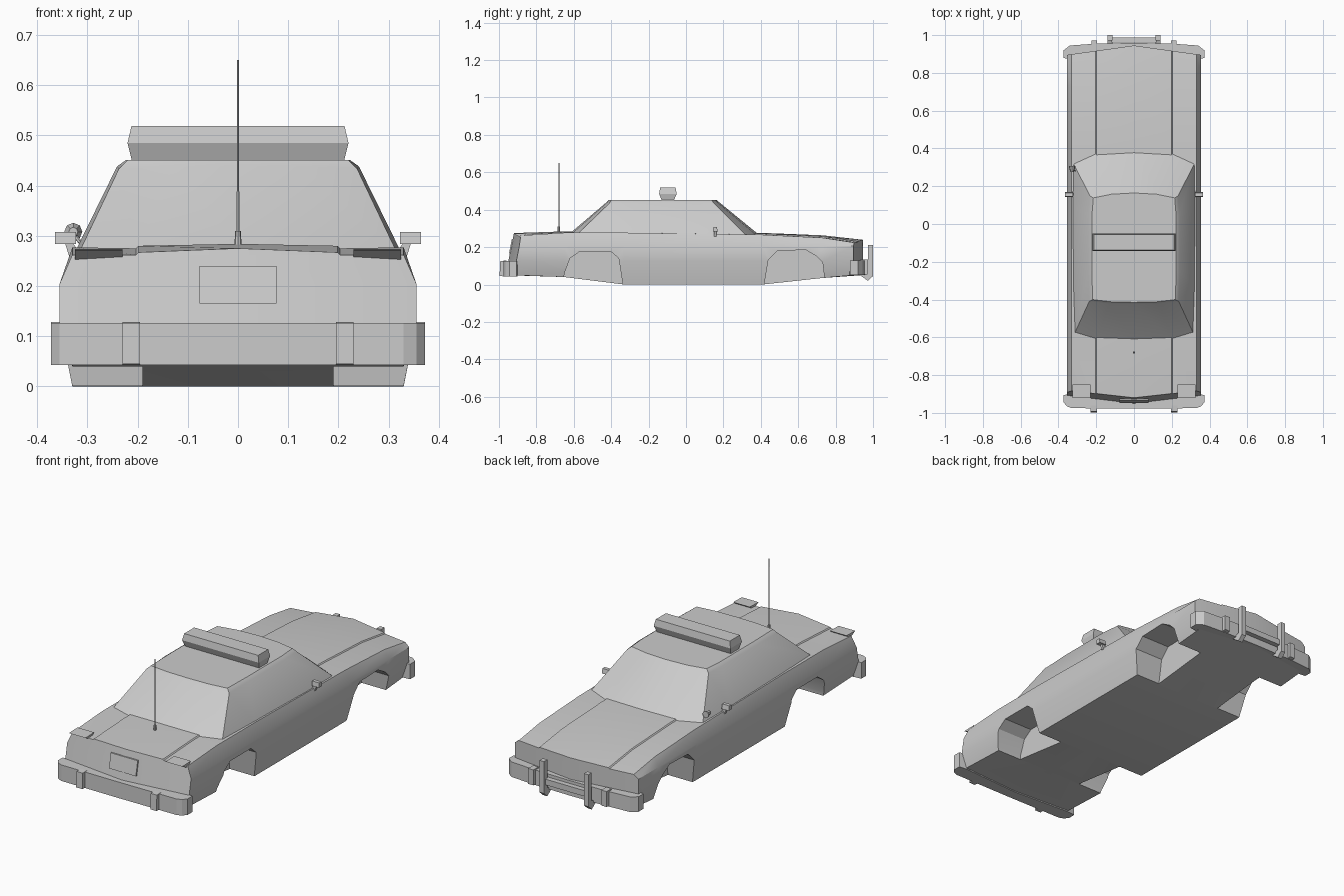
import bpy, bmesh, math
from mathutils import Vector

cube = bpy.data.objects.get("Cube")
if cube:
    bpy.data.objects.remove(cube, do_unlink=True)

grey = bpy.data.materials.new("plain_grey")
grey.use_nodes = True
grey.diffuse_color = (0.6, 0.6, 0.6, 1)
grey.node_tree.nodes["Principled BSDF"].inputs["Base Color"].default_value = (0.6, 0.6, 0.6, 1)


def finish(name, bm):
    bmesh.ops.remove_doubles(bm, verts=bm.verts, dist=0.0001)
    bmesh.ops.recalc_face_normals(bm, faces=bm.faces)
    mesh = bpy.data.meshes.new(name)
    bm.to_mesh(mesh)
    bm.free()
    mesh.materials.append(grey)
    obj = bpy.data.objects.new(name, mesh)
    bpy.context.collection.objects.link(obj)
    return obj


def activate(obj):
    bpy.ops.object.select_all(action='DESELECT')
    obj.select_set(True)
    bpy.context.view_layer.objects.active = obj


def smooth(obj, degrees=30):
    activate(obj)
    bpy.ops.object.shade_smooth_by_angle(angle=math.radians(degrees))


def prism(name, profile, axis, lo, hi):
    """Extrude a 2D profile along an axis; the other two axes keep their order."""
    bm = bmesh.new()
    rings = []
    for d in (lo, hi):
        ring = []
        for p in profile:
            co = list(p)
            co.insert(axis, d)
            ring.append(bm.verts.new(co))
        rings.append(ring)
        bm.faces.new(ring)
    n = len(profile)
    for i in range(n):
        j = (i + 1) % n
        bm.faces.new((rings[0][i], rings[0][j], rings[1][j], rings[1][i]))
    return finish(name, bm)


def box(name, x, y, z):
    return prism(name, [(y[0], z[0]), (y[1], z[0]), (y[1], z[1]), (y[0], z[1])], 0, *x)


def pair(name, profile, lo, hi):
    """Matching prisms on both sides of the car."""
    return [prism("left_" + name, profile, 0, lo, hi),
            prism("right_" + name, profile, 0, -hi, -lo)]


def mirrored(half):
    """Close an outline whose first and last points lie on x = 0."""
    return half + [(-p[0], *p[1:]) for p in reversed(half[1:-1])]


def skin(bm, rings):
    n = len(rings[0])
    for a, b in zip(rings, rings[1:]):
        for i in range(n):
            j = (i + 1) % n
            bm.faces.new((a[i], a[j], b[j], b[i]))


# Lower body: y, underside z, shoulder z, hood edge z, centre z, tilt, bow
stations = [
    (-0.955, 0.05, 0.262, 0.267, 0.275, 0.2, 0.12),
    (-0.65, 0.04, 0.277, 0.28, 0.284, 0, 0),
    (-0.33, 0.0, 0.277, 0.28, 0.282, 0, 0),
    (0.41, 0.0, 0.266, 0.272, 0.276, 0, 0),
    (0.73, 0.035, 0.25, 0.257, 0.263, 0, 0),
    (0.945, 0.05, 0.224, 0.231, 0.239, 0, -0.14),
]
bm = bmesh.new()
rings = []
for y, zb, zs, zh, zc, tilt, bow in stations:
    half = [(0, zb), (0.33, zb), (0.355, 0.125), (0.355, 0.205), (0.33, zs),
            (0.203, zh - 0.005), (0.198, zh), (0, zc)]
    rings.append([bm.verts.new((x, y + tilt * (z - 0.1) + bow * abs(x), z))
                  for x, z in mirrored(half)])
skin(bm, rings)
# End caps with a centre crease
for ring, st in ((rings[0], stations[0]), (rings[-1], stations[-1])):
    n = len(ring)
    mids = [ring[0]]
    for i in range(1, 7):
        z = min(ring[i].co.z, st[4] - 0.008 + i * 0.0005)
        mids.append(bm.verts.new((0, st[0] + st[5] * (z - 0.1), z)))
    mids.append(ring[7])
    for side in (lambda i: ring[i], lambda i: ring[(n - i) % n]):
        for i in range(7):
            corners = []
            for v in (mids[i], side(i), side(i + 1), mids[i + 1]):
                if v not in corners:
                    corners.append(v)
            bm.faces.new(corners)
body = finish("lower_body", bm)

# Wheel arches cut into the sides
rear_arch = [(-0.66, -0.05), (-0.65, 0.06), (-0.62, 0.14), (-0.57, 0.175),
             (-0.40, 0.175), (-0.36, 0.14), (-0.33, -0.05)]
front_arch = [(0.41, -0.05), (0.44, 0.13), (0.49, 0.18), (0.64, 0.185),
              (0.70, 0.15), (0.73, 0.12), (0.75, -0.05)]
cutters = pair("rear_arch", rear_arch, 0.19, 0.5) + pair("front_arch", front_arch, 0.19, 0.5)
for c in cutters:
    c.hide_render = True
    mod = body.modifiers.new("arch", 'BOOLEAN')
    mod.operation = 'DIFFERENCE'
    mod.solver = 'EXACT'
    mod.object = c
    activate(body)
    bpy.ops.object.modifier_apply(modifier=mod.name)
for c in cutters:
    bpy.data.objects.remove(c, do_unlink=True)
smooth(body)

# Cabin: base, eave and roof outlines
base = [(0, 0.39, 0.266), (0.2, 0.375, 0.265), (0.32, 0.32, 0.265), (0.326, 0.1, 0.265),
        (0.326, -0.33, 0.265), (0.315, -0.58, 0.27), (0.2, -0.61, 0.272), (0, -0.615, 0.278)]
eave = [(0, 0.175, 0.442), (0.13, 0.168, 0.44), (0.233, 0.148, 0.436), (0.241, 0.05, 0.438),
        (0.241, -0.25, 0.438), (0.237, -0.41, 0.434), (0.13, -0.422, 0.438), (0, -0.425, 0.44)]
roof = [(x * 0.925, -0.13 + (y + 0.13) * 0.965, 0.451) for x, y, z in eave]
bm = bmesh.new()
rings = [[bm.verts.new(p) for p in mirrored(h)] for h in (base, eave, roof)]
skin(bm, rings)
bm.faces.new(rings[0])
bm.faces.new(rings[-1])
smooth(finish("cabin", bm), 32)

# Light bar, widest at its waist
bm = bmesh.new()
rings = []
for hx, hy, z in ((0.211, 0.032, 0.448), (0.22, 0.047, 0.485), (0.212, 0.041, 0.519)):
    rings.append([bm.verts.new((sx * hx, -0.097 + sy * hy, z))
                  for sx, sy in ((-1, -1), (1, -1), (1, 1), (-1, 1))])
skin(bm, rings)
bm.faces.new(rings[0])
bm.faces.new(rings[-1])
finish("light_bar", bm)

# Bumpers and their guards
rear_plan = mirrored([(0, -0.977), (0.33, -0.975), (0.355, -0.965), (0.372, -0.945),
                      (0.372, -0.905), (0.33, -0.9), (0, -0.92)])
prism("rear_bumper", rear_plan, 2, 0.043, 0.126)
front_plan = mirrored([(0, 0.958), (0.2, 0.955), (0.34, 0.945), (0.372, 0.92),
                       (0.372, 0.878), (0.33, 0.875), (0, 0.9)])
prism("front_bumper", front_plan, 2, 0.05, 0.128)
pair("rear_guard", [(-0.997, 0.045), (-0.96, 0.043), (-0.96, 0.128), (-0.993, 0.126)], 0.195, 0.23)
pair("front_guard", [(0.93, 0.05), (0.972, 0.055), (0.972, 0.135), (0.93, 0.135)], 0.195, 0.225)

# Rear lamp hoods and number plate
pair("lamp_hood", [(-0.922, 0.272), (-0.85, 0.274), (-0.88, 0.25)], 0.23, 0.325)
prism("number_plate", [(-0.947, 0.165), (-0.932, 0.24), (-0.924, 0.24), (-0.939, 0.165)],
      0, -0.077, 0.077)

# Push bar
pair("push_bar_upright", [(0.972, 0.21), (1.0, 0.21), (1.0, 0.045), (0.972, 0.02),
                          (0.93, 0.05), (0.972, 0.065)], 0.115, 0.14)
box("push_bar_rail", (-0.12, 0.12), (0.962, 0.988), (0.085, 0.115))

# Side mirrors on short stalks
pair("mirror", [(0.143, 0.284), (0.17, 0.284), (0.165, 0.308), (0.146, 0.308)], 0.323, 0.364)
for side, label in ((1, "left"), (-1, "right")):
    stalk = [(side * 0.312, 0.262), (side * 0.336, 0.258), (side * 0.345, 0.287), (side * 0.33, 0.287)]
    prism(label + "_mirror_stalk", stalk, 1, 0.15, 0.163)


def cone(name, start, end, r1, r2, sides):
    a, b = Vector(start), Vector(end)
    bm = bmesh.new()
    bmesh.ops.create_cone(bm, cap_ends=True, segments=sides, radius1=r1, radius2=r2,
                          depth=(b - a).length)
    turn = (b - a).to_track_quat('Z', 'Y').to_matrix()
    bmesh.ops.rotate(bm, verts=bm.verts, matrix=turn)
    bmesh.ops.translate(bm, verts=bm.verts, vec=(a + b) / 2)
    obj = finish(name, bm)
    smooth(obj, 40)
    return obj


# Spotlight on the windscreen pillar
cone("spotlight", (-0.328, 0.275, 0.308), (-0.328, 0.308, 0.308), 0.009, 0.018, 8)
cone("spotlight_stalk", (-0.305, 0.28, 0.275), (-0.328, 0.288, 0.305), 0.004, 0.004, 6)

# Antenna on the boot lid
cone("antenna_base", (0, -0.68, 0.275), (0, -0.68, 0.31), 0.007, 0.006, 8)
cone("antenna", (0, -0.68, 0.3), (0, -0.68, 0.65), 0.003, 0.0025, 6)
